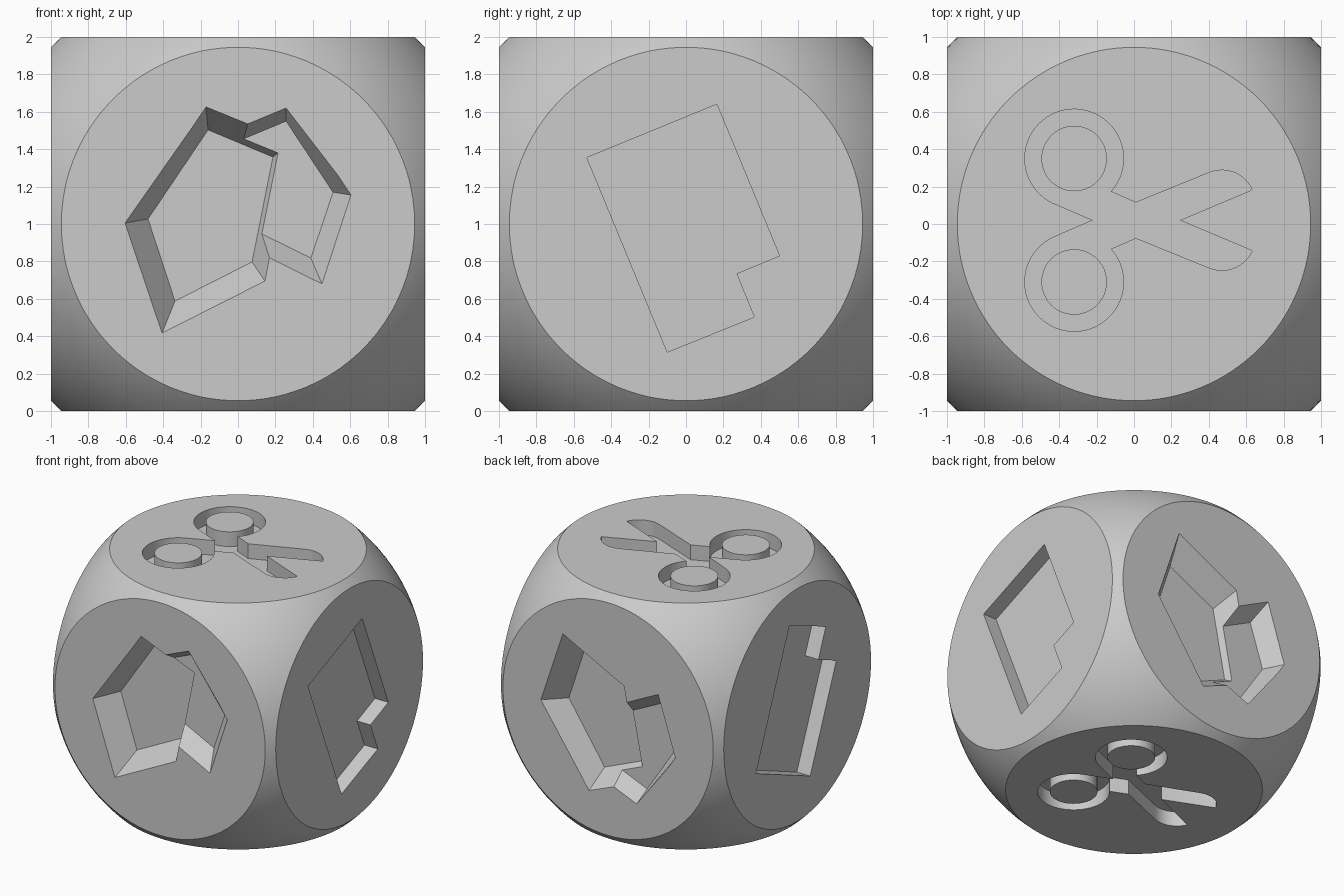
import bpy, bmesh, math
from mathutils import Matrix, Vector

old = bpy.data.objects.get("Cube")
if old:
    bpy.data.objects.remove(old, do_unlink=True)

grey = bpy.data.materials.new("plain_grey")
grey.use_nodes = True
COLOUR = (0.6, 0.6, 0.6, 1)
grey.diffuse_color = COLOUR
grey.node_tree.nodes["Principled BSDF"].inputs["Base Color"].default_value = COLOUR

CENTRE = Vector((0, 0, 1))


def frame(u, v, w):
    """Placement whose local axes point along u, v and outward w."""
    m = Matrix((u, v, w)).transposed().to_4x4()
    m.translation = CENTRE
    return m


TOP = frame((1, 0, 0), (0, 1, 0), (0, 0, 1))
BOTTOM = frame((-1, 0, 0), (0, 1, 0), (0, 0, -1))
FRONT = frame((1, 0, 0), (0, 0, 1), (0, -1, 0))
BACK = frame((-1, 0, 0), (0, 0, -1), (0, 1, 0))
RIGHT = frame((0, 1, 0), (0, 0, 1), (1, 0, 0))
LEFT = frame((0, -1, 0), (0, 0, -1), (-1, 0, 0))


def make(name, bm):
    mesh = bpy.data.meshes.new(name)
    bmesh.ops.recalc_face_normals(bm, faces=bm.faces)
    bm.to_mesh(mesh)
    bm.free()
    mesh.materials.append(grey)
    obj = bpy.data.objects.new(name, mesh)
    bpy.context.collection.objects.link(obj)
    return obj


def prism(name, place, rim, floor, depth, over=0.05):
    """Loft from the floor outline through the rim outline at the face."""
    bm = bmesh.new()
    low, high = [], []
    for r, f in zip(rim, floor):
        r, f = Vector(r), Vector(f)
        t = r + (r - f) * over / depth
        low.append(bm.verts.new(place @ Vector((f.x, f.y, 1 - depth))))
        high.append(bm.verts.new(place @ Vector((t.x, t.y, 1 + over))))
    bm.faces.new(low)
    bm.faces.new(high)
    for i in range(len(low)):
        j = (i + 1) % len(low)
        bm.faces.new((low[i], low[j], high[j], high[i]))
    return make(name, bm)


def boolean(body, tool, operation):
    bpy.context.view_layer.objects.active = body
    mod = body.modifiers.new("cut", "BOOLEAN")
    mod.operation, mod.solver, mod.object = operation, "EXACT", tool
    bpy.ops.object.modifier_apply(modifier=mod.name)
    bpy.data.objects.remove(tool, do_unlink=True)


def arc(cx, cy, r, start, end, n):
    angles = [math.radians(start + (end - start) * i / n) for i in range(n + 1)]
    return [(cx + r * math.cos(a), cy + r * math.sin(a)) for a in angles]


# Rounded die body: a cube trimmed by a sphere
bm = bmesh.new()
bmesh.ops.create_cube(bm, size=2, matrix=Matrix.Translation(CENTRE))
body = make("die_body", bm)
bm = bmesh.new()
bmesh.ops.create_uvsphere(bm, u_segments=128, v_segments=64, radius=1.376,
                          matrix=Matrix.Translation(CENTRE))
boolean(body, make("trim_sphere", bm), "INTERSECT")

# Scissors outline: upper half, then mirrored about its own axis
AXIS, RING_X, RING_Y = 0.02, -0.32, 0.33
half = [(-0.22, 0)]
half += arc(RING_X, RING_Y, 0.264, 243, -42, 48)
half += [(0.01, 0.095), (0.39, 0.25)]
half += arc(0.47, 0.09, 0.178, 105, 25, 10)
half += [(0.625, 0.16), (0.245, 0)]
scissors = [(x, y + AXIS) for x, y in half]
scissors += [(x, AXIS - y) for x, y in half[-2:0:-1]]
for place in (TOP, BOTTOM):
    boolean(body, prism("scissors_cutter", place, scissors, scissors, 0.12), "DIFFERENCE")

# Sheet of paper with a folded corner
paper = [(-0.53, 0.355), (0.165, 0.64), (0.5, -0.17),
         (0.27, -0.265), (0.365, -0.497), (-0.1, -0.685)]
for place in (RIGHT, LEFT):
    boolean(body, prism("paper_cutter", place, paper, paper, 0.12), "DIFFERENCE")

# Two overlapping rocks with tapered walls
big_rim = [(-0.604, 0.005), (-0.171, 0.626), (0.287, 0.44), (0.144, -0.305), (-0.406, -0.583)]
big_floor = [(-0.481, 0.027), (-0.16, 0.503), (0.187, 0.358), (0.075, -0.203), (-0.337, -0.412)]
small_rim = [(-0.1, 0.472), (0.257, 0.62), (0.604, 0.155), (0.449, -0.32), (0, -0.097)]
small_floor = [(0, 0.443), (0.257, 0.55), (0.508, 0.17), (0.39, -0.182), (0.06, -0.02)]
for place in (FRONT, BACK):
    boolean(body, prism("big_rock_cutter", place, big_rim, big_floor, 0.185), "DIFFERENCE")
    boolean(body, prism("small_rock_cutter", place, small_rim, small_floor, 0.135), "DIFFERENCE")

# Round pegs left standing inside the scissor handles
parts = [body]
for side, place in (("top", TOP), ("bottom", BOTTOM)):
    for s in (1, -1):
        ring = arc(RING_X, AXIS + s * RING_Y, 0.175, 0, 352.5, 47)
        parts.append(prism(side + "_handle_peg", place, ring, ring, 0.125, over=0))

bpy.ops.object.select_all(action="DESELECT")
for obj in parts:
    obj.select_set(True)
bpy.context.view_layer.objects.active = body
bpy.ops.object.shade_smooth_by_angle(angle=math.radians(25))
